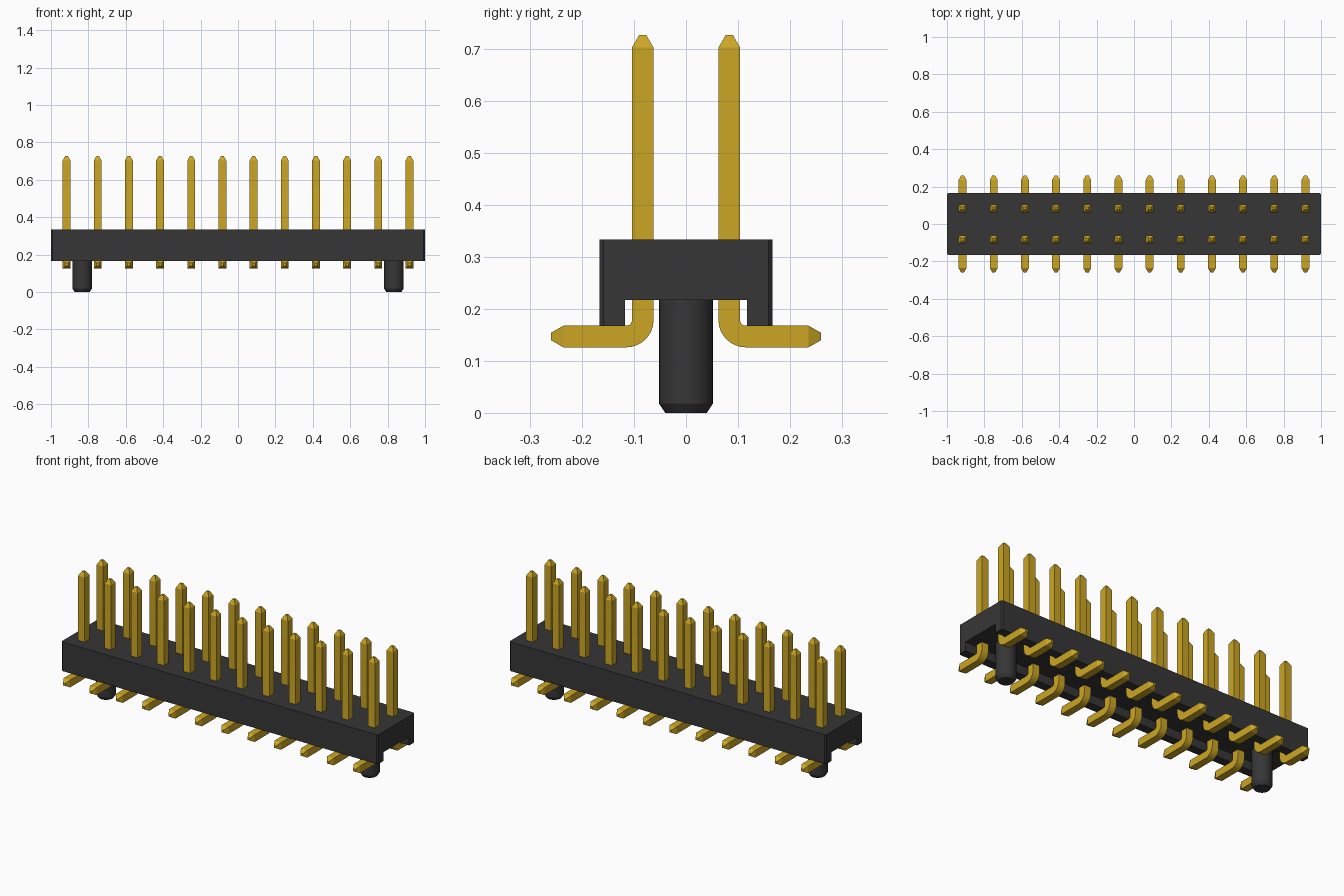
import bpy, bmesh, math
from mathutils import Vector

cube = bpy.data.objects.get("Cube")
if cube:
    bpy.data.objects.remove(cube, do_unlink=True)


def make_material(name, rgb):
    m = bpy.data.materials.new(name)
    m.use_nodes = True
    m.diffuse_color = (*rgb, 1)
    b = m.node_tree.nodes["Principled BSDF"]
    b.inputs["Base Color"].default_value = (*rgb, 1)
    b.inputs["Roughness"].default_value = 0.5
    return m


black = make_material("black plastic", (0.037, 0.037, 0.037))
gold = make_material("gold plating", (0.60, 0.38, 0.018))


def make_mesh(name, bm, mat):
    bmesh.ops.recalc_face_normals(bm, faces=bm.faces)
    me = bpy.data.meshes.new(name)
    bm.to_mesh(me)
    bm.free()
    me.materials.append(mat)
    return me


def place(name, me, loc=(0, 0, 0), turn=0):
    ob = bpy.data.objects.new(name, me)
    ob.location = loc
    ob.rotation_euler.z = turn
    bpy.context.collection.objects.link(ob)
    return ob


def loft(bm, rings):
    """Skin a list of closed rings and cap both ends."""
    loops = [[bm.verts.new(p) for p in r] for r in rings]
    for a, b in zip(loops, loops[1:]):
        n = len(a)
        for i in range(n):
            bm.faces.new((a[i], a[(i + 1) % n], b[(i + 1) % n], b[i]))
    bm.faces.new(loops[0])
    bm.faces.new(loops[-1])


def smooth(me, angle=30):
    for p in me.polygons:
        p.use_smooth = True
    me.set_sharp_from_angle(angle=math.radians(angle))


# Housing: a channel profile run along x, with its upright corners eased
W, TOP, ROOF, LOW, INNER = 0.1667, 0.334, 0.217, 0.167, 0.117
profile = [(-W, LOW), (-W, TOP), (W, TOP), (W, LOW),
           (INNER, LOW), (INNER, ROOF), (-INNER, ROOF), (-INNER, LOW)]
bm = bmesh.new()
loft(bm, [[(x, y, z) for y, z in profile] for x in (-1, 1)])
corners = [e for e in bm.edges
           if all(abs(abs(v.co.y) - W) < 1e-4 for v in e.verts)
           and abs(e.verts[0].co.z - e.verts[1].co.z) > 0.1]
bmesh.ops.bevel(bm, geom=corners, offset=0.008, segments=1, affect='EDGES')
place("housing", make_mesh("housing", bm, black))

# Locating pegs: round, with a chamfered lower end
bm = bmesh.new()
SIDES = 32
loft(bm, [[(r * math.cos(2 * math.pi * i / SIDES), r * math.sin(2 * math.pi * i / SIDES), z)
           for i in range(SIDES)]
          for r, z in ((0.040, 0), (0.052, 0.018), (0.052, 0.225))])
peg = make_mesh("locating_peg", bm, black)
smooth(peg)
for side, x in (("left", 0.8333), ("right", -0.8333)):
    place("locating_peg_" + side, peg, (x, 0, 0))

# Contact pin: square wire bent outward, pointed at both ends
H, TIP, PIN_Y, FOOT_Z, BEND = 0.0208, 0.007, 0.0833, 0.147, 0.0315
cy, cz = PIN_Y + BEND, FOOT_Z + BEND
stations = [(PIN_Y, 0.727, 0, TIP), (PIN_Y, 0.703, 0, H)]     # y, z, turn, half width
for i in range(9):
    a = math.pi / 2 * i / 8
    stations.append((cy - BEND * math.cos(a), cz - BEND * math.sin(a), a, H))
stations += [(0.236, FOOT_Z, math.pi / 2, H), (0.26, FOOT_Z, math.pi / 2, TIP)]


def ring(y, z, a, h):
    across = Vector((0, math.cos(a), math.sin(a)))
    return [Vector((sx * h, y, z)) + across * (sy * h)
            for sx, sy in ((-1, -1), (1, -1), (1, 1), (-1, 1))]


bm = bmesh.new()
loft(bm, [ring(*s) for s in stations])
pin = make_mesh("contact_pin", bm, gold)
smooth(pin, 20)

# Two mirrored rows of twelve pins
COUNT, PITCH = 12, 1 / 6
for row, turn in (("back", 0), ("front", math.pi)):
    for i in range(COUNT):
        x = (i - (COUNT - 1) / 2) * PITCH
        place(f"{row}_pin_{i + 1}", pin, (x, 0, 0), turn)
